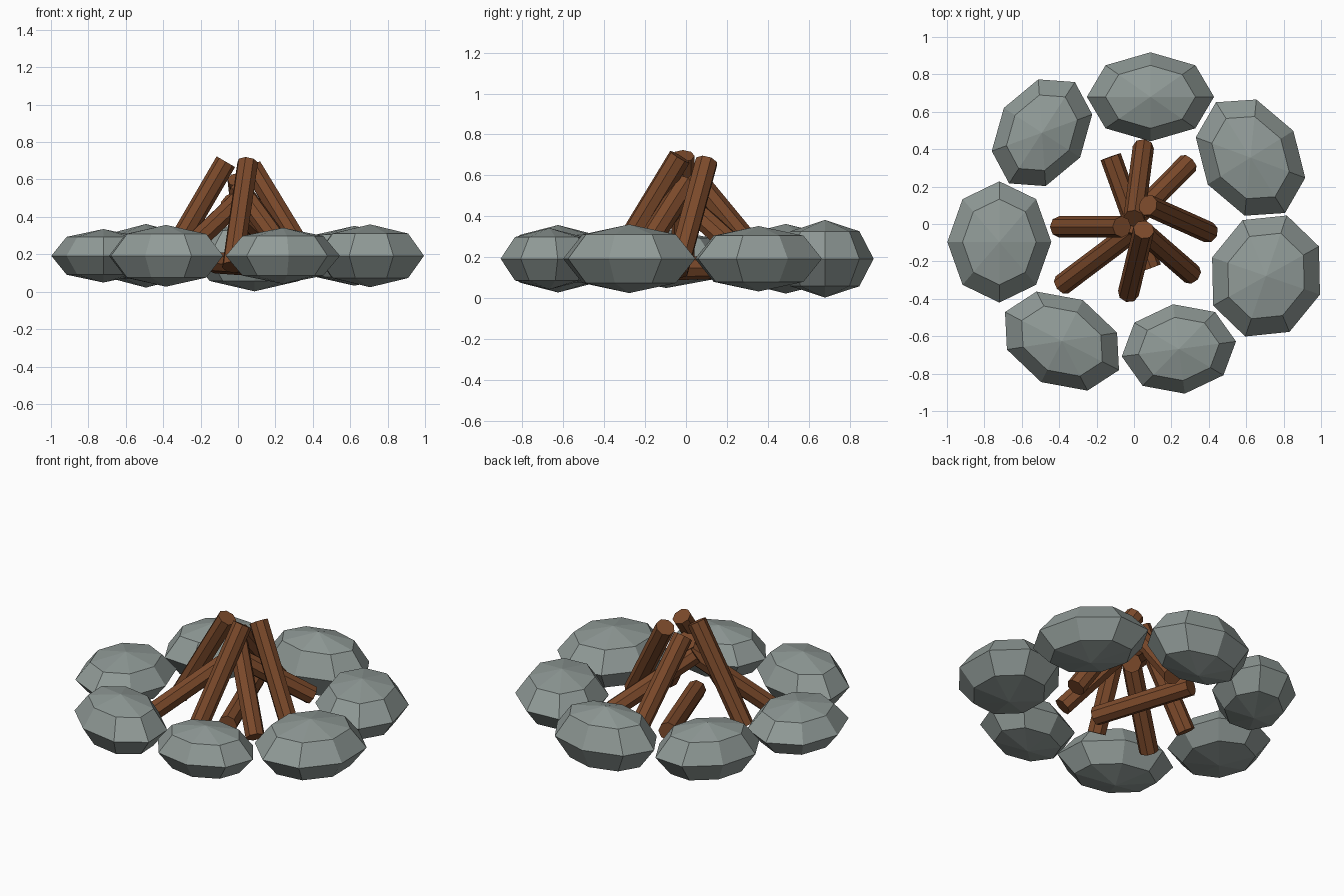
import bpy, math
from mathutils import Vector


def material(name, rgb):
    m = bpy.data.materials.new(name)
    m.diffuse_color = (*rgb, 1)
    return m


stone_grey = material("stone_grey", (0.28, 0.325, 0.31))
wood_brown = material("wood_brown", (0.20, 0.068, 0.024))

# Ring of stones: x, y, long radius, short radius, half height, turn in degrees
stones = [
    (0.088, 0.68, 0.34, 0.238, 0.19, 0),
    (0.623, 0.355, 0.349, 0.27, 0.16, 122),
    (0.706, -0.278, 0.342, 0.305, 0.168, 71),
    (0.24, -0.668, 0.308, 0.241, 0.15, 7.5),
    (-0.385, -0.626, 0.342, 0.246, 0.165, -27),
    (-0.72, -0.096, 0.324, 0.278, 0.143, 90),
    (-0.492, 0.488, 0.323, 0.243, 0.17, 57),
]
for i, (x, y, a, b, h, turn) in enumerate(stones):
    bpy.ops.mesh.primitive_uv_sphere_add(
        segments=8, ring_count=4, radius=1, location=(x, y, 0.192),
        rotation=(0, 0, math.radians(turn)))
    ob = bpy.context.object
    ob.name = f"stone_{i + 1}"
    ob.scale = (a, b, h)
    ob.data.materials.append(stone_grey)

# Stacked logs: bottom end, top end
logs = [
    ((-0.40, -0.015, 0.12), (-0.065, -0.015, 0.695)),
    ((-0.03, -0.37, 0.13), (0.052, -0.03, 0.69)),
    ((0.40, -0.045, 0.13), (0.075, 0.10, 0.665)),
    ((0.05, 0.41, 0.14), (0.0, 0.03, 0.60)),
    ((0.31, -0.27, 0.135), (0.0, 0.0, 0.56)),
    ((-0.385, -0.325, 0.12), (0.02, -0.02, 0.50)),
    ((0.29, 0.325, 0.17), (-0.05, -0.02, 0.48)),
    ((-0.125, 0.36, 0.155), (0.09, -0.235, 0.14)),
]
for i, (lo, hi) in enumerate(logs):
    lo, hi = Vector(lo), Vector(hi)
    d = hi - lo
    bpy.ops.mesh.primitive_cylinder_add(
        vertices=8, radius=0.057, depth=d.length, location=(lo + hi) / 2,
        rotation=d.to_track_quat('Z', 'Y').to_euler())
    ob = bpy.context.object
    ob.name = f"log_{i + 1}"
    ob.data.materials.append(wood_brown)
